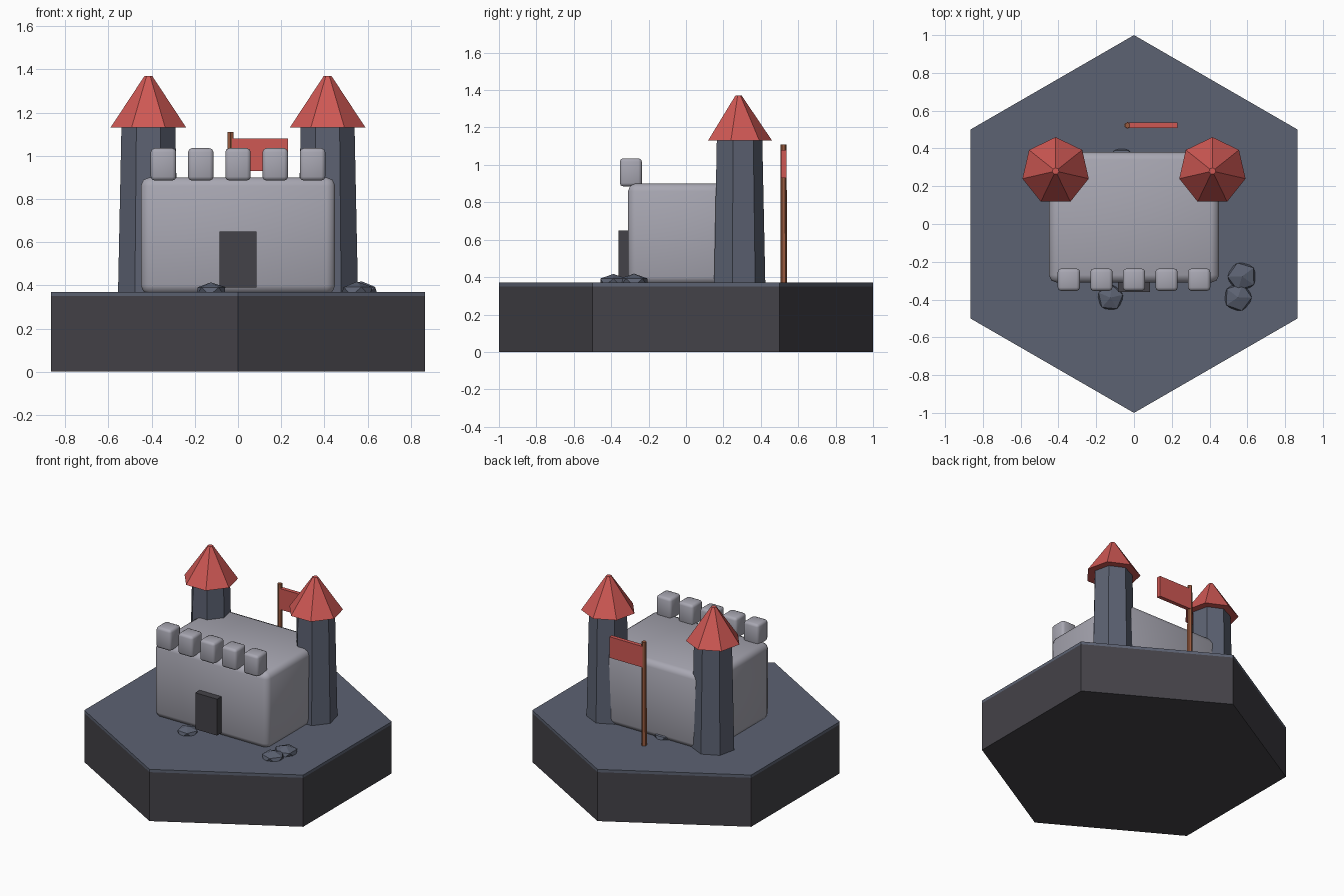
import bpy, math, random

if "Cube" in bpy.data.objects:
    bpy.data.objects.remove(bpy.data.objects["Cube"])

random.seed(4)


def material(name, srgb):
    lin = [((c / 255 + 0.055) / 1.055) ** 2.4 for c in srgb]
    m = bpy.data.materials.new(name)
    m.diffuse_color = (*lin, 1)
    m.use_nodes = True
    m.node_tree.nodes["Principled BSDF"].inputs["Base Color"].default_value = m.diffuse_color
    return m


STONE = material("pale stone", (168, 167, 178))
SLATE = material("slate", (92, 98, 114))
DARK = material("dark rock", (68, 66, 72))
RED = material("roof red", (207, 88, 84))
WOOD = material("pole wood", (152, 90, 62))


def finish(name, mat):
    o = bpy.context.object
    o.name = name
    o.data.materials.append(mat)
    return o


def box(name, loc, size, mat, bevel=0):
    bpy.ops.mesh.primitive_cube_add(size=1, location=loc)
    o = finish(name, mat)
    o.scale = size
    bpy.ops.object.transform_apply(location=False, rotation=False, scale=True)
    if bevel:
        b = o.modifiers.new("bevel", 'BEVEL')
        b.width, b.segments = bevel, 2
        bpy.ops.object.shade_smooth()
    return o


def prism(name, x, y, z0, z1, r0, r1, sides, mat):
    # Blender places the first vertex of a cone at +y
    bpy.ops.mesh.primitive_cone_add(vertices=sides, radius1=r0, radius2=r1,
                                    depth=z1 - z0, location=(x, y, (z0 + z1) / 2))
    return finish(name, mat)


# Hexagonal tile
prism("tile_body", 0, 0, 0, 0.35, 1, 1, 6, DARK)
prism("tile_top", 0, 0, 0.35, 0.37, 1, 1, 6, SLATE)

# Keep, battlements and door
box("keep", (0, 0.035, 0.63), (0.9, 0.69, 0.54), STONE, 0.04)
for i in range(5):
    box("merlon", ((i - 2) * 0.1725, -0.295, 0.96), (0.118, 0.118, 0.15), STONE, 0.018)
box("door", (0, -0.33, 0.52), (0.172, 0.06, 0.26), DARK)

# Rear corner towers
for s in (-1, 1):
    prism("tower", s * 0.415, 0.28, 0.37, 1.13, 0.144, 0.128, 7, SLATE)
    prism("tower_roof", s * 0.415, 0.28, 1.13, 1.37, 0.18, 0.018, 7, RED)

# Flag
prism("flag_pole", -0.034, 0.522, 0.37, 1.11, 0.018, 0.016, 6, WOOD)
box("flag", (0.1, 0.523, 1.005), (0.262, 0.028, 0.15), RED)

# Scattered rocks
for x, y, r in ((-0.125, -0.39, 0.076), (0.572, -0.278, 0.085),
                (0.55, -0.388, 0.082), (-0.065, 0.335, 0.075)):
    bpy.ops.mesh.primitive_ico_sphere_add(subdivisions=1, radius=r, location=(x, y, 0.372))
    o = finish("rock", SLATE)
    o.scale = (1, 1, 0.55)
    o.rotation_euler.z = random.uniform(0, math.tau)
